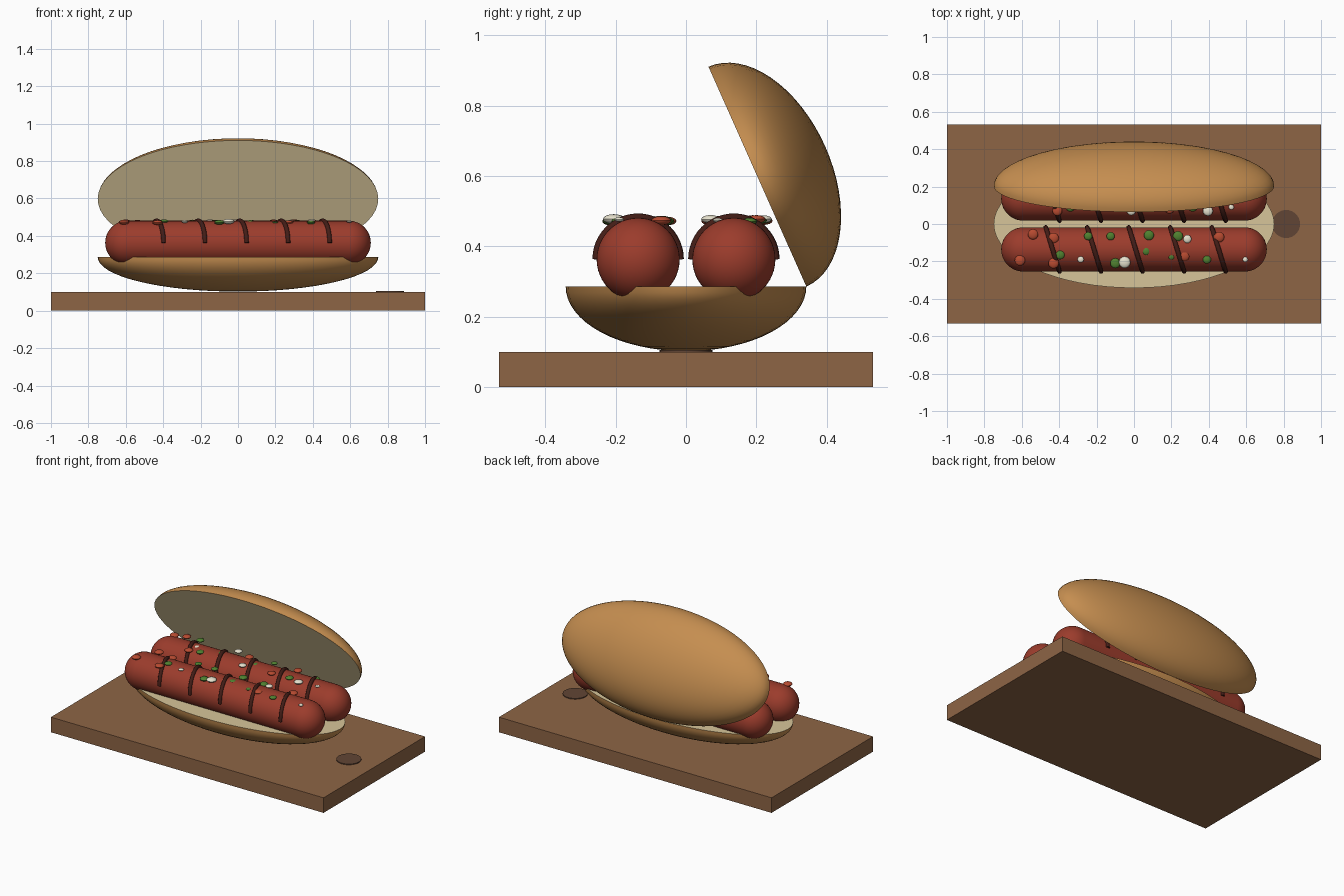
import bpy, bmesh, math, random
from mathutils import Matrix, Vector

if "Cube" in bpy.data.objects:
    bpy.data.objects.remove(bpy.data.objects["Cube"])

random.seed(4)


def material(name, rgb):
    m = bpy.data.materials.new(name)
    m.diffuse_color = (*rgb, 1)
    m.use_nodes = True
    m.node_tree.nodes["Principled BSDF"].inputs["Base Color"].default_value = m.diffuse_color
    return m


WOOD = material("wood", (0.27, 0.13, 0.06))
DARK = material("dark_wood", (0.12, 0.06, 0.035))
CRUST = material("crust", (0.56, 0.27, 0.08))
CRUMB = material("crumb", (0.68, 0.56, 0.32))
MEAT = material("meat", (0.33, 0.045, 0.025))
SAUCE = material("sauce", (0.055, 0.012, 0.008))
RED = material("tomato", (0.48, 0.07, 0.03))
GREEN = material("relish", (0.08, 0.22, 0.03))
WHITE = material("onion", (0.80, 0.76, 0.62))


def finish(name, bm, mats):
    me = bpy.data.meshes.new(name)
    bm.to_mesh(me)
    bm.free()
    ob = bpy.data.objects.new(name, me)
    bpy.context.collection.objects.link(ob)
    for m in mats:
        me.materials.append(m)
    bpy.ops.object.select_all(action='DESELECT')
    ob.select_set(True)
    bpy.context.view_layer.objects.active = ob
    bpy.ops.object.shade_smooth_by_angle(angle=math.radians(40))
    return ob


# Half ellipsoid with a flat crumb face; side = -1 keeps the lower half
def bun_half(name, depth, side, transform):
    bm = bmesh.new()
    bmesh.ops.create_uvsphere(bm, u_segments=64, v_segments=32, radius=1)
    geom = bm.verts[:] + bm.edges[:] + bm.faces[:]
    bmesh.ops.bisect_plane(bm, geom=geom, plane_co=(0, 0, 0), dist=1e-4,
                           plane_no=(0, 0, -side), clear_outer=True)
    rim = [e for e in bm.edges if e.is_boundary]
    cap = bmesh.ops.contextual_create(bm, geom=rim)["faces"]
    for f in cap:
        f.material_index = 1
    bmesh.ops.transform(bm, verts=bm.verts,
                        matrix=transform @ Matrix.Diagonal((0.75, 0.342, depth, 1)))
    bmesh.ops.recalc_face_normals(bm, faces=bm.faces)
    return finish(name, bm, [CRUST, CRUMB])


# Serving board and its round hanging mark
bm = bmesh.new()
bmesh.ops.create_cube(bm, size=1, matrix=Matrix.Translation((0, 0, 0.05))
                      @ Matrix.Diagonal((2, 1.064, 0.1, 1)))
finish("serving_board", bm, [WOOD])
bm = bmesh.new()
bmesh.ops.create_cone(bm, cap_ends=True, segments=32, radius1=0.075, radius2=0.075,
                      depth=0.015, matrix=Matrix.Translation((0.813, 0, 0.098)))
finish("board_hole", bm, [DARK])

# Bun halves: lower one level, upper one hinged open at the back
bun_half("lower_bun", 0.184, -1, Matrix.Translation((0, 0, 0.286)))
bun_half("upper_bun", 0.211, 1, Matrix.Translation((0, 0.203, 0.598))
         @ Matrix.Rotation(math.radians(-66), 4, 'X'))

R, LENGTH, CZ, CY = 0.118, 0.71, 0.363, 0.136


def sausage(name, y):
    bm = bmesh.new()
    bmesh.ops.create_uvsphere(bm, u_segments=48, v_segments=24, radius=R)
    # split the equator so the sphere becomes a capsule
    ring = [e for e in bm.edges if all(abs(v.co.z) < 1e-5 for v in e.verts)]
    bmesh.ops.split_edges(bm, edges=ring)
    for f in bm.faces:
        f.tag = f.calc_center_median().z > 0
    for v in bm.verts:
        v.co.z += (LENGTH - R) * (1 if v.link_faces[0].tag else -1)
    bmesh.ops.bridge_loops(bm, edges=[e for e in bm.edges if e.is_boundary])
    bmesh.ops.transform(bm, verts=bm.verts, matrix=Matrix.Translation((0, y, CZ))
                        @ Matrix.Rotation(math.pi / 2, 4, 'Y'))
    bmesh.ops.recalc_face_normals(bm, faces=bm.faces)
    finish(name, bm, [MEAT])


# Slanted sauce arc laid over the top half of a sausage
def sauce_stripe(name, x, y):
    cu = bpy.data.curves.new(name, 'CURVE')
    cu.dimensions = '3D'
    cu.bevel_depth = 0.0125
    cu.bevel_resolution = 2
    cu.use_fill_caps = True
    sp = cu.splines.new('POLY')
    n = 24
    sp.points.add(n)
    for i, p in enumerate(sp.points):
        a = math.pi * i / n
        c = math.cos(a)
        p.co = (x - 0.037 * c, y + 0.118 * c, CZ + 0.118 * math.sin(a), 1)
    sp.use_smooth = True
    cu.materials.append(SAUCE)
    bpy.context.collection.objects.link(bpy.data.objects.new(name, cu))


# Flattened diced topping pieces of one colour
def toppings(name, mat, spots):
    bm = bmesh.new()
    for x, y, r in spots:
        bmesh.ops.create_uvsphere(
            bm, u_segments=16, v_segments=8, radius=1,
            matrix=Matrix.Translation((x, y, 0.474 + random.uniform(-0.004, 0.004)))
            @ Matrix.Diagonal((r, r, r * 0.45, 1)))
    finish(name, bm, [mat])


for label, y in (("front", -CY), ("back", CY)):
    sausage(label + "_sausage", y)
    for i in range(5):
        sauce_stripe(f"{label}_sauce_stripe_{i + 1}", -0.435 + 0.222 * i, y)

toppings("front_tomato", RED, [
    (-.54, -.055, .028), (-.43, -.075, .028), (-.61, -.195, .028),
    (-.43, -.21, .028), (.27, -.17, .028), (.455, -.07, .028)])
toppings("front_relish", GREEN, [
    (-.395, -.165, .024), (-.245, -.065, .022), (-.125, -.065, .022), (.08, -.06, .027),
    (.065, -.145, .022), (-.10, -.21, .027), (.235, -.065, .027), (.20, -.175, .016),
    (.39, -.19, .022)])
toppings("front_onion", WHITE, [
    (-.05, -.205, .031), (.285, -.08, .022), (.595, -.19, .014), (-.285, -.19, .017)])
toppings("back_tomato", RED, [
    (-.41, .07, .026), (-.53, .22, .026), (-.60, .19, .028), (.19, .08, .025),
    (-.05, .19, .026), (.30, .2, .026)])
toppings("back_relish", GREEN, [
    (-.34, .09, .024), (.315, .09, .024), (-.43, .22, .024), (-.22, .14, .022),
    (.04, .13, .024), (.12, .21, .02), (.45, .18, .022)])
toppings("back_onion", WHITE, [
    (-.015, .07, .024), (.395, .07, .027), (.52, .09, .014), (-.39, .13, .022),
    (-.15, .22, .024)])
